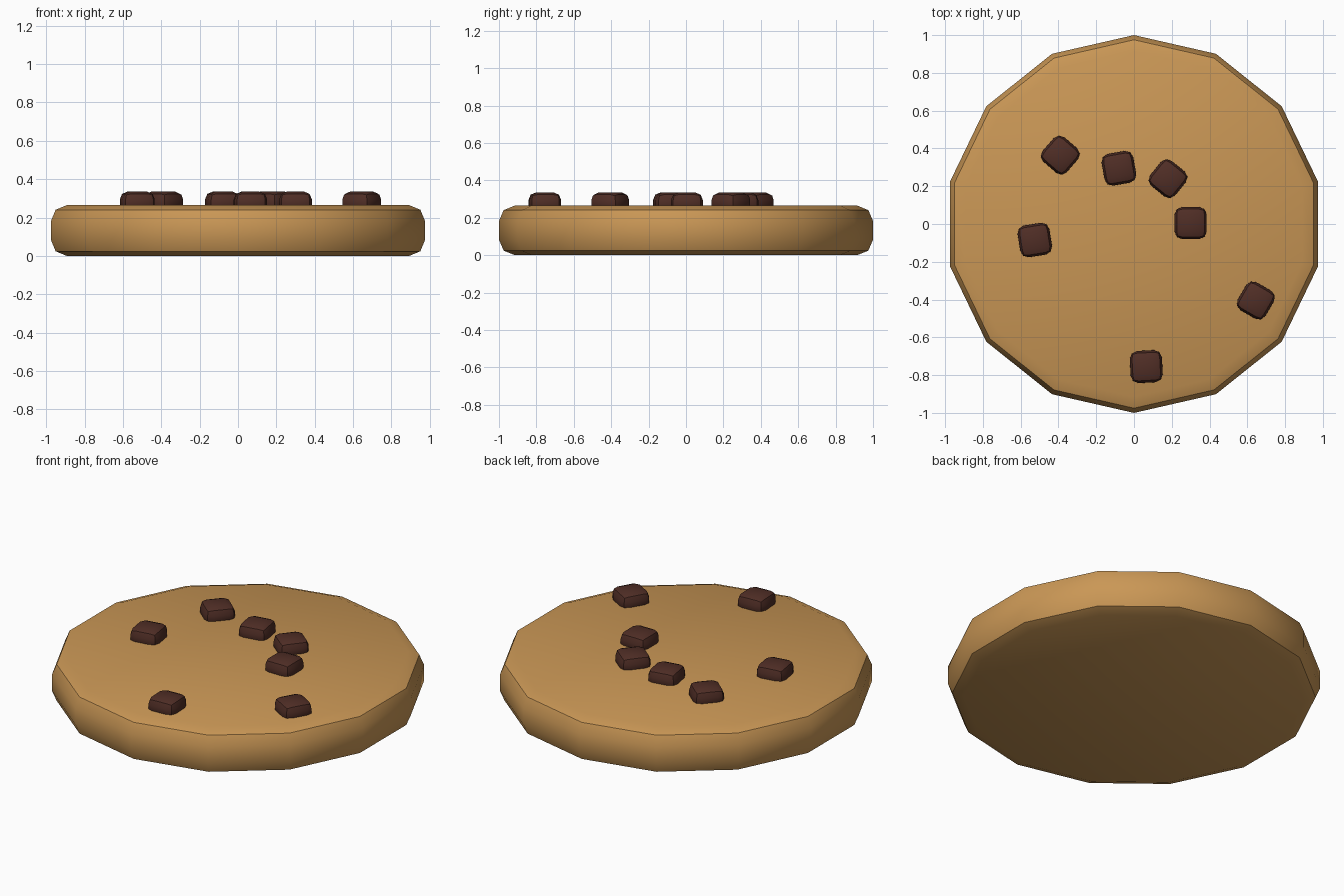
import bpy
import bmesh
from math import radians
from mathutils import Matrix

default = bpy.data.objects.get("Cube")
if default:
    bpy.data.objects.remove(default, do_unlink=True)


def make_material(name, rgb):
    mat = bpy.data.materials.new(name)
    mat.use_nodes = True
    colour = (*rgb, 1)
    mat.diffuse_color = colour
    mat.node_tree.nodes["Principled BSDF"].inputs["Base Color"].default_value = colour
    return mat


def finish(name, bm, mat):
    """Turn a bmesh into a smooth-shaded object that keeps its sharp edges."""
    mesh = bpy.data.meshes.new(name)
    bm.to_mesh(mesh)
    bm.free()
    mesh.materials.append(mat)
    obj = bpy.data.objects.new(name, mesh)
    bpy.context.collection.objects.link(obj)
    bpy.ops.object.select_all(action="DESELECT")
    obj.select_set(True)
    bpy.context.view_layer.objects.active = obj
    bpy.ops.object.shade_smooth_by_angle(angle=radians(30))
    return obj


def round_edges(bm, edges, width):
    bmesh.ops.bevel(bm, geom=edges, offset=width, segments=2, profile=0.5,
                    affect="EDGES", clamp_overlap=True)


dough = make_material("golden dough", (0.59, 0.31, 0.092))
chocolate = make_material("dark chocolate", (0.08, 0.027, 0.019))

# Cookie body: fourteen-sided disc with rounded rims
thickness = 0.265
bm = bmesh.new()
bmesh.ops.create_cone(bm, cap_ends=True, segments=14, radius1=1, radius2=1,
                      depth=thickness,
                      matrix=Matrix.Translation((0, 0, thickness / 2)))
rims = [e for e in bm.edges if abs(e.verts[0].co.z - e.verts[1].co.z) < 0.01]
round_edges(bm, rims, 0.083)
finish("cookie_body", bm, dough)

# Chocolate chips: rounded blocks pressed into the top (x, y, turn in degrees)
chips = [
    (-0.39, 0.365, -41),
    (-0.08, 0.295, 10),
    (0.18, 0.24, -39),
    (0.30, 0.005, 0),
    (-0.525, -0.085, 9),
    (0.645, -0.405, -30),
    (0.065, -0.755, 3),
]
for i, (x, y, turn) in enumerate(chips, 1):
    bm = bmesh.new()
    bmesh.ops.create_cube(bm, size=1, matrix=Matrix.Diagonal((0.17, 0.17, 0.11, 1)))
    round_edges(bm, bm.edges[:], 0.04)
    chip = finish(f"chocolate_chip_{i}", bm, chocolate)
    chip.location = (x, y, 0.28)
    chip.rotation_euler.z = radians(turn)
